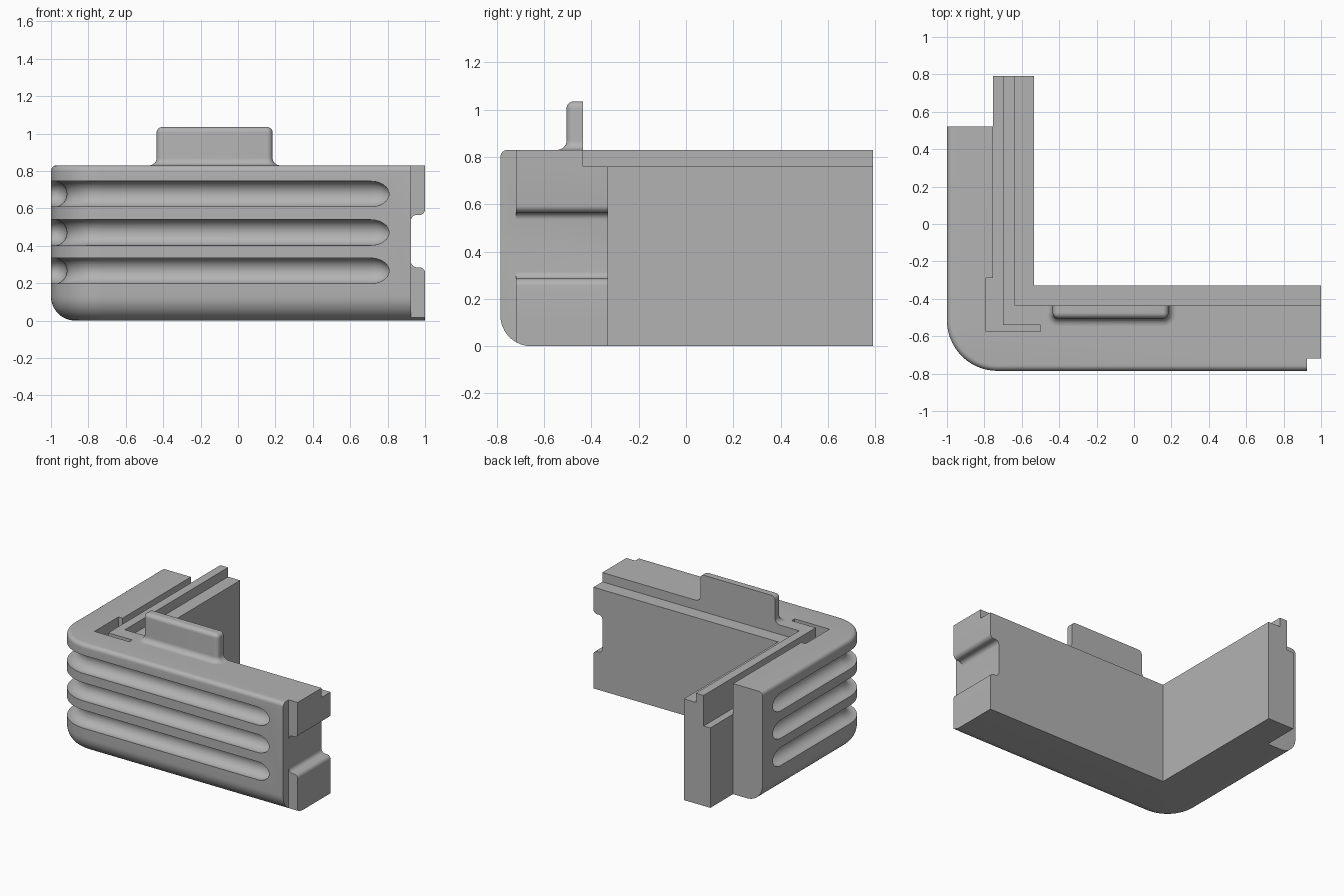
import bpy, bmesh
from math import sin, cos, pi

cube = bpy.data.objects.get("Cube")
if cube:
    bpy.data.objects.remove(cube)

grey = bpy.data.materials.new("plain grey")
grey.use_nodes = True
COLOUR = (0.45, 0.45, 0.45, 1)
grey.diffuse_color = COLOUR
grey.node_tree.nodes["Principled BSDF"].inputs["Base Color"].default_value = COLOUR


def loft(name, rings):
    """Skin a stack of equal-length point rings and cap both ends."""
    bm = bmesh.new()
    rows = [[bm.verts.new(p) for p in ring] for ring in rings]
    n = len(rows[0])
    for a, b in zip(rows, rows[1:]):
        for i in range(n):
            j = (i + 1) % n
            bm.faces.new((a[i], a[j], b[j], b[i]))
    bm.faces.new(rows[0][::-1])
    bm.faces.new(rows[-1])
    bmesh.ops.recalc_face_normals(bm, faces=bm.faces)
    mesh = bpy.data.meshes.new(name)
    bm.to_mesh(mesh)
    bm.free()
    mesh.materials.append(grey)
    obj = bpy.data.objects.new(name, mesh)
    bpy.context.collection.objects.link(obj)
    return obj


def box(name, x, y, z):
    base = [(x[0], y[0]), (x[1], y[0]), (x[1], y[1]), (x[0], y[1])]
    return loft(name, [[(px, py, pz) for px, py in base] for pz in z])


def arc(cx, cy, r, start, end, steps):
    """Points on a circle, angles in quarter turns."""
    angles = [(start + (end - start) * i / steps) * pi / 2 for i in range(steps + 1)]
    return [(cx + r * cos(a), cy + r * sin(a)) for a in angles]


def select_only(obj):
    bpy.ops.object.select_all(action='DESELECT')
    obj.select_set(True)
    bpy.context.view_layer.objects.active = obj


# Body: L-shaped plan with a rounded outer corner, outer edges rolled in
FRONT, TOP, CX, CY, R = -0.785, 0.83, -0.73, -0.515, 0.27


def body_outline(inset):
    return [(1, FRONT + inset), (1, -0.33), (-0.535, -0.33), (-0.535, 0.79),
            (-0.755, 0.79), (-0.755, 0.52), (-1 + inset, 0.52)] + \
        arc(CX, CY, R - inset, 2, 3, 24)


levels = [(0.13 - x, z) for x, z in arc(0, 0.13, 0.13, -1, 0, 12)]
levels += [(0.03 - x, z) for x, z in arc(0, TOP - 0.03, 0.03, 0, 1, 6)]
body = loft("corner_body", [[(x, y, z) for x, y in body_outline(i)] for i, z in levels])

# Inner ledge, channel, clip slots and front end step
HIGH = (0.76, 1)
DEEP = (0.6, 1)
cutters = [
    box("ledge_cut_front", (-0.635, 1.1), (-0.435, -0.3), HIGH),
    box("ledge_cut_side", (-0.635, -0.5), (-0.435, 0.9), HIGH),
    box("channel_cut", (-0.7551, -0.70), (-0.545, 0.9), DEEP),
    box("slot_cut_side", (-0.79, -0.74), (-0.575, -0.29), DEEP),
    box("slot_cut_front", (-0.79, -0.50), (-0.575, -0.54), DEEP),
    box("end_step_cut", (0.925, 1.1), (-0.9, -0.72), (-0.1, 1)),
]

# End notch with rounded inner and outer corners
F, LOW, UP = 0.03, 0.285, 0.565
notch = arc(0.925 + F, LOW + F, F, 2, 3, 6) + arc(1 - F, LOW - F, F, 1, 0, 6)
notch += [(1.1, LOW - F), (1.1, UP + F)]
notch += arc(1 - F, UP + F, F, 0, -1, 6) + arc(0.925 + F, UP - F, F, 1, 2, 6)
cutters.append(loft("end_notch_cut", [[(x, y, z) for x, z in notch] for y in (-1, -0.2)]))

# Finger grooves wrapping the outer corner, with tapered round ends
GR, DEPTH, CAP = 0.07, 0.015, 0.10
caps = [i * pi / 20 for i in range(10)]
stations = [(0.71 + CAP * sin(a), FRONT + DEPTH, 0, -1, GR * cos(a)) for a in reversed(caps)]
for x, y in arc(CX, CY, R - DEPTH, 3, 2, 24):
    stations.append((x, y, (x - CX) / (R - DEPTH), (y - CY) / (R - DEPTH), GR))
stations += [(-1 + DEPTH, 0.30 + CAP * sin(a), -1, 0, GR * cos(a)) for a in caps]
for zc in (0.266, 0.471, 0.677):
    rings = [[(x + nx * c, y + ny * c, zc + s) for c, s in arc(0, 0, r, 0, 4 - 4 / 32, 31)]
             for x, y, nx, ny, r in stations]
    cutters.append(loft("groove_cut", rings))

for cutter in cutters:
    cutter.hide_render = True
    mod = body.modifiers.new(cutter.name, 'BOOLEAN')
    mod.operation = 'DIFFERENCE'
    mod.solver = 'EXACT'
    mod.object = cutter
    select_only(body)
    bpy.ops.object.modifier_apply(modifier=mod.name)
    bpy.data.objects.remove(cutter)


# Upright tab: rounded front and top, flared where it meets the body
def tab_outline(o):
    r = 0.03 + max(o, -0.025)
    left, right, front, back = -0.435 - o, 0.185 + o, -0.505 - o, -0.435
    return [(right, back), (left, back)] + arc(left + r, front + r, r, 2, 3, 6) + \
        arc(right - r, front + r, r, 3, 4, 6)


flare = [(x, z) for x, z in arc(0.04, TOP + 0.04, 0.04, 3, 2, 8)]
crown = [(x - 0.03, z) for x, z in arc(0, 1.005, 0.03, 0, 1, 8)]
tab = loft("upright_tab", [[(x, y, z) for x, y in tab_outline(o)] for o, z in flare + crown])

for part in (body, tab):
    select_only(part)
    bpy.ops.object.shade_smooth_by_angle(angle=pi / 6)
